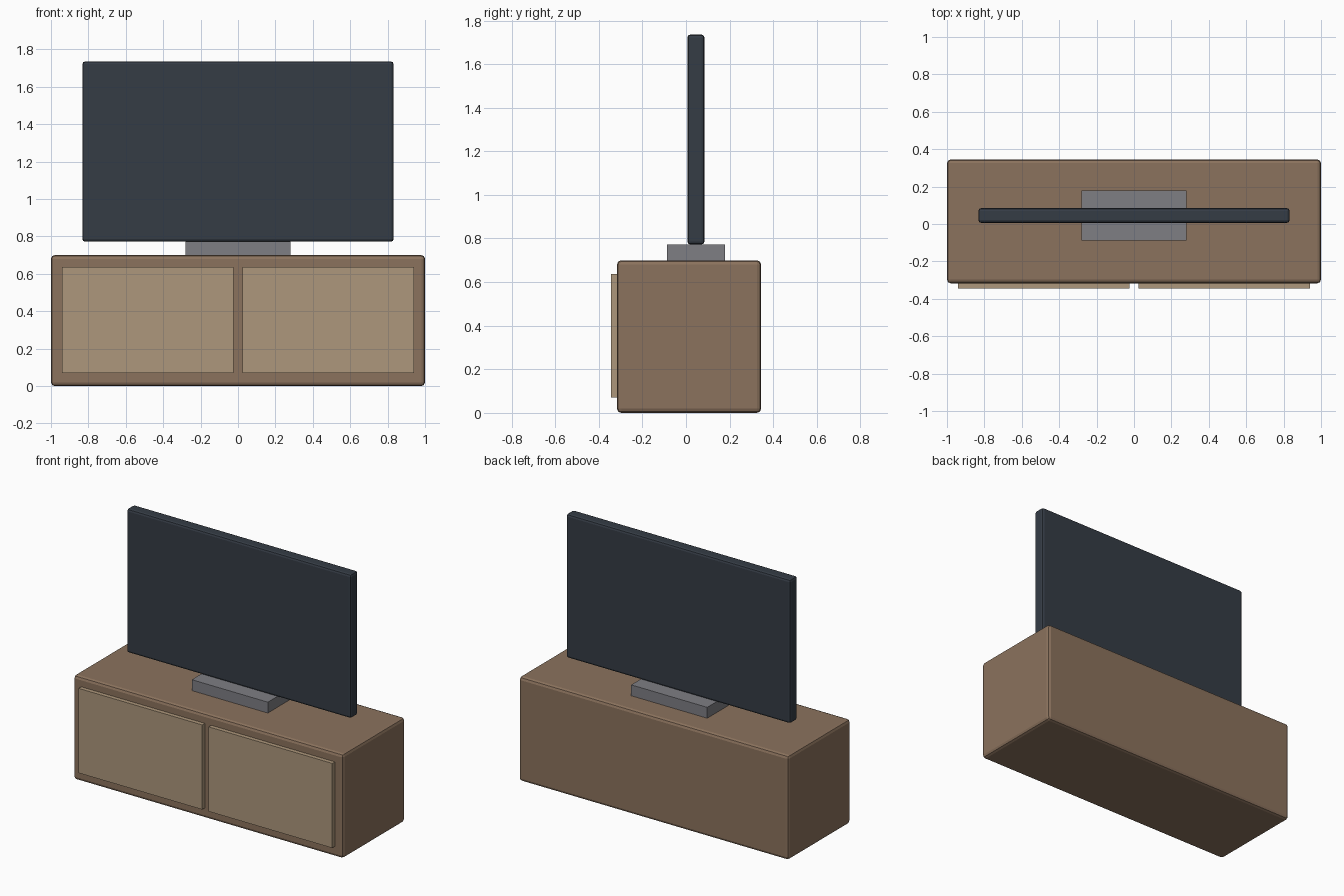
import bpy
import bmesh
from mathutils import Vector

if "Cube" in bpy.data.objects:
    bpy.data.objects.remove(bpy.data.objects["Cube"])


def material(name, rgb):
    mat = bpy.data.materials.new(name)
    mat.diffuse_color = (*rgb, 1.0)
    mat.use_nodes = True
    mat.node_tree.nodes["Principled BSDF"].inputs["Base Color"].default_value = mat.diffuse_color
    return mat


def box(name, lo, hi, mat=None, bevel=0.0):
    """Box spanning two corners, with optional softened edges."""
    lo, hi = Vector(lo), Vector(hi)
    size = hi - lo
    bm = bmesh.new()
    bmesh.ops.create_cube(bm, size=1.0)
    bmesh.ops.scale(bm, vec=size, verts=bm.verts)
    mesh = bpy.data.meshes.new(name)
    bm.to_mesh(mesh)
    bm.free()
    obj = bpy.data.objects.new(name, mesh)
    obj.location = (lo + hi) / 2
    bpy.context.collection.objects.link(obj)
    if mat:
        mesh.materials.append(mat)
    if bevel:
        mod = obj.modifiers.new("soft_edges", "BEVEL")
        mod.width = bevel
        mod.segments = 2
    return obj


wood = material("brown_wood", (0.26, 0.17, 0.11))
light_wood = material("light_wood", (0.42, 0.31, 0.20))
dark = material("dark_plastic", (0.035, 0.045, 0.06))
grey = material("grey_metal", (0.21, 0.21, 0.23))

# Cabinet body
box("cabinet", (-1, -0.317, 0), (1, 0.345, 0.70), wood, 0.02)

# Pair of door panels standing proud of the front
for side, x0, x1 in (("left", -0.94, -0.024), ("right", 0.024, 0.94)):
    box(side + "_door", (x0, -0.345, 0.07), (x1, -0.31, 0.637), light_wood)

# Screen foot
box("screen_stand", (-0.282, -0.087, 0.698), (0.282, 0.178, 0.773), grey)

# Flat screen
box("screen", (-0.832, 0.006, 0.772), (0.832, 0.085, 1.736), dark, 0.015)
